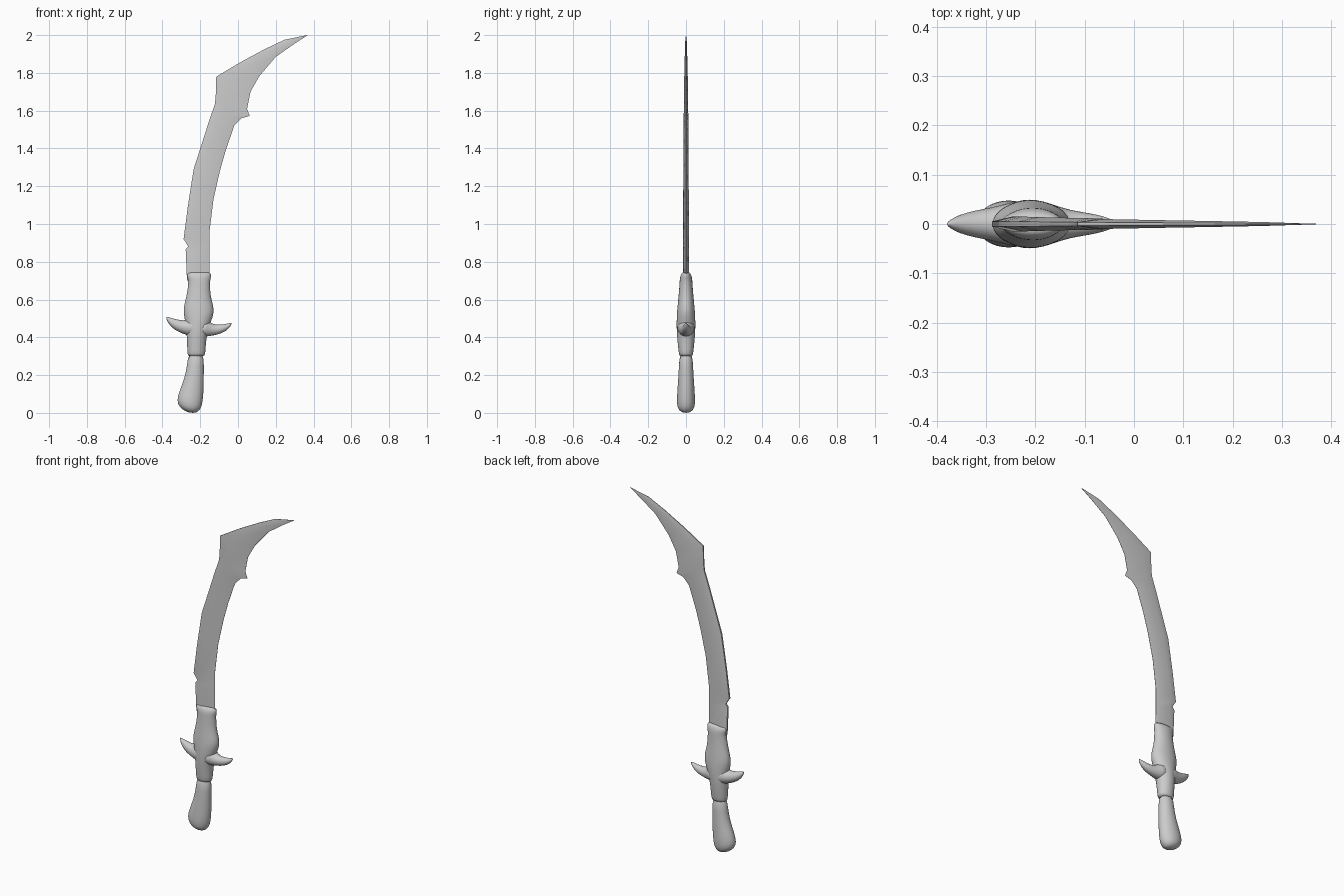
import bpy, bmesh, math
from mathutils import Vector


def loft(name, rings, subsurf=0):
    """Skin a list of equal-length closed rings and cap both ends."""
    bm = bmesh.new()
    vr = [[bm.verts.new(p) for p in ring] for ring in rings]
    n = len(vr[0])
    for a, b in zip(vr, vr[1:]):
        for i in range(n):
            j = (i + 1) % n
            bm.faces.new((a[i], a[j], b[j], b[i]))
    bm.faces.new(vr[0])
    bm.faces.new(vr[-1])
    bmesh.ops.recalc_face_normals(bm, faces=bm.faces)
    me = bpy.data.meshes.new(name)
    bm.to_mesh(me)
    bm.free()
    ob = bpy.data.objects.new(name, me)
    bpy.context.collection.objects.link(ob)
    if subsurf:
        m = ob.modifiers.new("Smooth", 'SUBSURF')
        m.levels = m.render_levels = subsurf
    bpy.ops.object.select_all(action='DESELECT')
    bpy.context.view_layer.objects.active = ob
    ob.select_set(True)
    bpy.ops.object.shade_smooth_by_angle(angle=math.radians(40))
    return ob


def oval(left, right, ry, n=16):
    """Oval ring whose diameter runs from left (x, z) to right (x, z)."""
    l, r = Vector((left[0], 0, left[1])), Vector((right[0], 0, right[1]))
    c, h = (l + r) / 2, (r - l) / 2
    return [c + h * math.cos(2 * math.pi * i / n)
            + Vector((0, ry * math.sin(2 * math.pi * i / n), 0)) for i in range(n)]


# Blade: spine x, z, cutting edge x, z, half thickness
blade_rows = [
    (-.27, .70, -.15, .70, .015), (-.277, .865, -.152, .86, .015),
    (-.264, .882, -.152, .90, .015), (-.288, .92, -.152, .95, .015),
    (-.266, 1.09, -.13, 1.13, .015), (-.235, 1.29, -.096, 1.28, .014),
    (-.19, 1.43, -.065, 1.39, .013), (-.155, 1.54, -.02, 1.52, .012),
    (-.136, 1.595, .018, 1.56, .012), (-.122, 1.635, .062, 1.572, .011),
    (-.118, 1.68, .048, 1.61, .011), (-.115, 1.78, .066, 1.70, .010),
    (.01, 1.855, .113, 1.783, .008), (.14, 1.925, .20, 1.885, .006),
    (.245, 1.975, .30, 1.955, .004), (.366, 2.0, .369, 1.999, .0005)]
rings = []
for lx, lz, rx, rz, t in blade_rows:
    def at(f, y):
        return (lx + (rx - lx) * f, y, lz + (rz - lz) * f)
    rings.append([at(0, -t * .35), at(.3, -t), at(1, -.0006),
                  at(1, .0006), at(.3, t), at(0, t * .35)])
loft("blade", rings)

# Grip with pommel: left x, z, right x, z, half depth
grip = [(-.255, 0, -.225, 0, .012), (-.287, .012, -.21, .008, .034),
        (-.313, .033, -.195, .025, .046), (-.326, .065, -.186, .055, .05),
        (-.312, .115, -.181, .11, .047), (-.285, .18, -.18, .18, .042),
        (-.27, .25, -.18, .25, .038), (-.265, .32, -.18, .32, .035)]
loft("grip", [oval((a, b), (c, d), r) for a, b, c, d, r in grip], 1)

# Collar between grip and blade: z, left x, right x, half depth
collar = [(.30, -.264, -.178, .034), (.308, -.269, -.172, .038),
          (.36, -.27, -.17, .044), (.42, -.273, -.163, .05),
          (.48, -.279, -.143, .051), (.53, -.292, -.124, .049),
          (.57, -.287, -.13, .045), (.62, -.273, -.145, .04),
          (.68, -.264, -.147, .035), (.705, -.265, -.146, .034),
          (.725, -.273, -.14, .031), (.74, -.27, -.143, .023),
          (.745, -.258, -.155, .015)]
loft("collar", [oval((l, z), (r, z), d) for z, l, r, d in collar], 1)


# Guard horns: centre x, z, radius along a curved path
def horn(name, path):
    pts = [Vector((x, 0, z)) for x, z, _ in path]
    rings = []
    for i, (x, z, r) in enumerate(path):
        d = (pts[min(i + 1, len(pts) - 1)] - pts[max(i - 1, 0)]).normalized()
        s = Vector((-d.z, 0, d.x)) * r
        p = pts[i]
        rings.append(oval((p.x - s.x, p.z - s.z), (p.x + s.x, p.z + s.z), r * .95, 12))
    loft(name, rings, 1)


horn("left_guard_horn", [(-.2, .453, .06), (-.255, .452, .047), (-.285, .454, .037),
                         (-.32, .464, .031), (-.353, .482, .021),
                         (-.371, .499, .01), (-.379, .509, .002)])
horn("right_guard_horn", [(-.2, .455, .06), (-.165, .444, .043), (-.13, .439, .031),
                          (-.095, .443, .025), (-.063, .454, .018),
                          (-.043, .468, .009), (-.035, .476, .002)])
